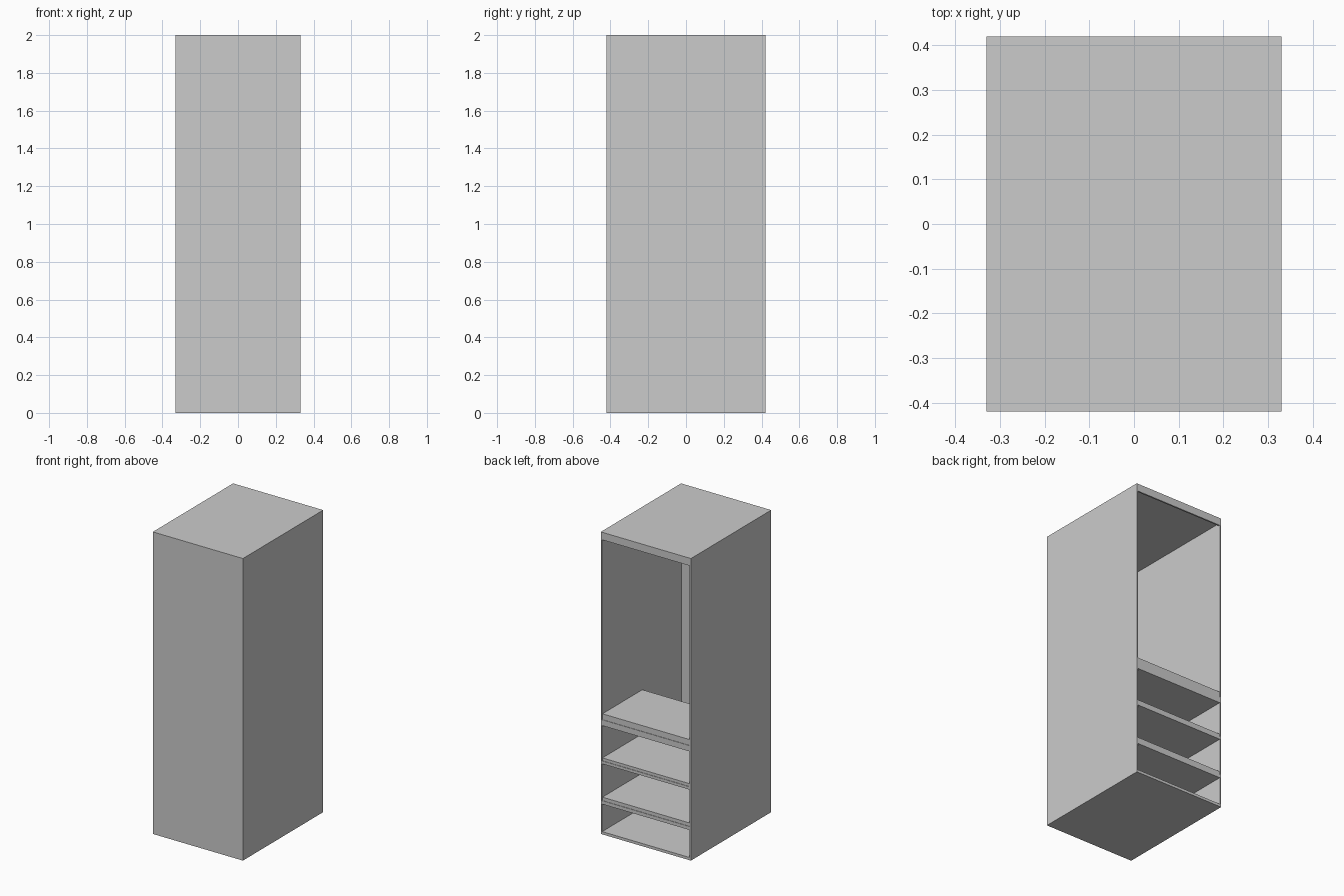
import bpy, bmesh

if "Cube" in bpy.data.objects:
    bpy.data.objects.remove(bpy.data.objects["Cube"])

W, D, H = 0.33, 0.42, 2.0   # half width, half depth, height
T = 0.01                    # sheet thickness


def box(name, x0, x1, y0, y1, z0, z1):
    bm = bmesh.new()
    bmesh.ops.create_cube(bm, size=1)
    for v in bm.verts:
        v.co.x = x1 if v.co.x > 0 else x0
        v.co.y = y1 if v.co.y > 0 else y0
        v.co.z = z1 if v.co.z > 0 else z0
    me = bpy.data.meshes.new(name)
    bm.to_mesh(me)
    bm.free()
    ob = bpy.data.objects.new(name, me)
    bpy.context.collection.objects.link(ob)
    return ob


# Outer shell, open at the back
box("front_panel", -W, W, -D, -D + T, 0, H)
box("top_panel", -W + T, W - T, -D + T, D - 0.01, H - 0.035, H)
box("bottom_panel", -W + T, W - T, -D + T, D, 0, 0.018)
for side, s in (("left", -1), ("right", 1)):
    a, b = sorted((s * W, s * (W - T)))
    box(side + "_panel", a, b, -D + T, D, 0, H)

# Rail along the top of the opening
box("top_rail", -W + T, W - T, D - 0.01, D, H - 0.05, H)

# Half-depth shelves: underside and top heights
shelves = [(0.72, 0.797), (0.467, 0.505), (0.20, 0.245)]
for i, (z0, z1) in enumerate(shelves):
    box(f"shelf_{i + 1}", -W + T, W - T, 0, D - 0.003, z0, z1)
    # thin lip across the lower half of the shelf edge
    box(f"shelf_lip_{i + 1}", -W + T, W - T, D - 0.003, D, z0, (z0 + z1) / 2)
